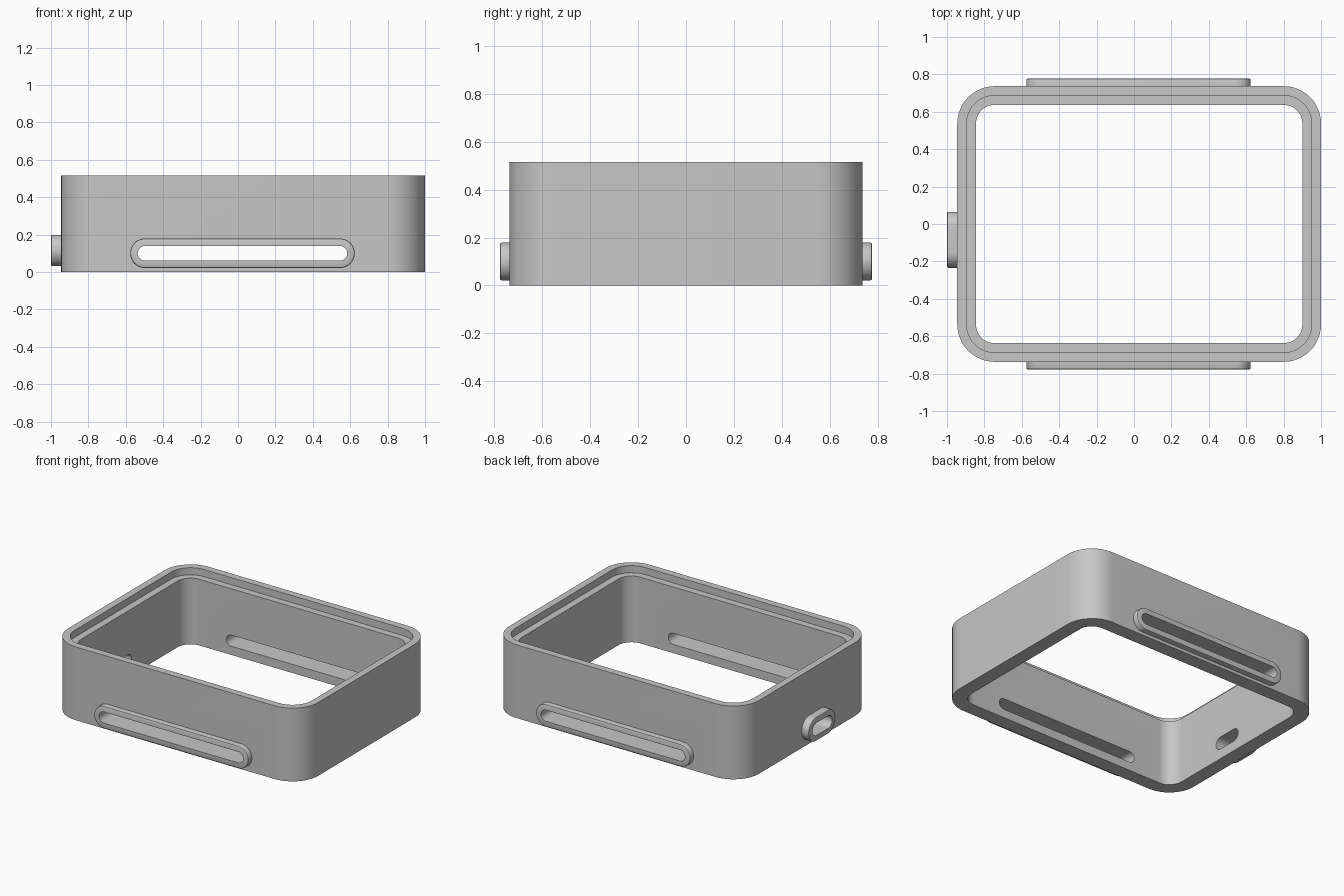
import bpy, bmesh, math
from mathutils import Matrix, Vector

default = bpy.data.objects.get("Cube")
if default:
    bpy.data.objects.remove(default, do_unlink=True)

grey = bpy.data.materials.new("grey plastic")
grey.use_nodes = True
colour = (0.57, 0.57, 0.57, 1)
grey.diffuse_color = colour
grey.node_tree.nodes["Principled BSDF"].inputs["Base Color"].default_value = colour


def rounded_outline(w, h, r, steps=12):
    """Points round a rectangle of half sizes w, h with corner radius r."""
    points = []
    for quarter, (sx, sy) in enumerate([(1, 1), (-1, 1), (-1, -1), (1, -1)]):
        for i in range(steps + 1):
            a = (quarter + i / steps) * math.pi / 2
            points.append((sx * (w - r) + r * math.cos(a), sy * (h - r) + r * math.sin(a)))
    return points


def loft(name, sections, frame, ring=True):
    """Join outlines (w, h, r, depth) into a ring, or into a capped solid."""
    bm = bmesh.new()
    loops = [[bm.verts.new(frame @ Vector((u, v, d))) for u, v in rounded_outline(w, h, r)]
             for w, h, r, d in sections]
    pairs = list(zip(loops, loops[1:]))
    if ring:
        pairs.append((loops[-1], loops[0]))
    else:
        bm.faces.new(loops[0])
        bm.faces.new(loops[-1])
    for a, b in pairs:
        for i in range(len(a)):
            j = (i + 1) % len(a)
            bm.faces.new((a[i], a[j], b[j], b[i]))
    bmesh.ops.remove_doubles(bm, verts=bm.verts, dist=0.00001)
    bmesh.ops.recalc_face_normals(bm, faces=bm.faces)
    mesh = bpy.data.meshes.new(name)
    bm.to_mesh(mesh)
    bm.free()
    mesh.materials.append(grey)
    obj = bpy.data.objects.new(name, mesh)
    bpy.context.collection.objects.link(obj)
    return obj


def activate(obj):
    bpy.ops.object.select_all(action='DESELECT')
    obj.select_set(True)
    bpy.context.view_layer.objects.active = obj


def wall_frame(origin, across, out):
    """Frame on a wall: u runs across, v runs up, depth runs outwards."""
    m = Matrix((across, (0, 0, 1), out)).transposed().to_4x4()
    m.translation = origin
    return m


# Case frame with a stepped ledge inside the top rim
CX, W, D, H = 0.0275, 0.9725, 0.737, 0.515
STEP = 0.05
LEDGE = H - 0.05


def inset(n, z):
    return (W - n * STEP, D - n * STEP, 0.2 - n * STEP, z)


case = loft("case_frame",
            [inset(0, 0), inset(0, H), inset(1, H), inset(1, LEDGE), inset(2, LEDGE), inset(2, 0)],
            Matrix.Translation((CX, 0, 0)))
parts = [case]

# Raised oval lips, each with an opening through the wall
front = wall_frame((0.024, -D, 0.1), (1, 0, 0), (0, -1, 0))
back = wall_frame((0.024, D, 0.1), (-1, 0, 0), (0, 1, 0))
side = wall_frame((CX - W, -0.085, 0.115), (0, -1, 0), (-1, 0, 0))
openings = [
    ("front_slot_lip", front, 0.6, 0.079, 0.04, 0.04),
    ("back_slot_lip", back, 0.6, 0.079, 0.04, 0.04),
    ("side_port_lip", side, 0.15, 0.084, 0.04, 0.055),
]
EDGE = 0.008
for name, frame, w, h, rim, out in openings:
    hole = (w - rim, h - rim, h - rim)
    parts.append(loft(name, [
        (w, h, h, 0), (w, h, h, out - EDGE),
        (w - EDGE * 0.3, h - EDGE * 0.3, h - EDGE * 0.3, out - EDGE * 0.3),
        (w - EDGE, h - EDGE, h - EDGE, out),
        (*hole, out), (*hole, 0)], frame))
    cutter = loft(name + "_cutter", [(*hole, -0.15), (*hole, 0.02)], frame, ring=False)
    cutter.hide_render = True
    activate(case)
    cut = case.modifiers.new("opening", 'BOOLEAN')
    cut.operation = 'DIFFERENCE'
    cut.solver = 'EXACT'
    cut.object = cutter
    bpy.ops.object.modifier_apply(modifier=cut.name)
    bpy.data.objects.remove(cutter, do_unlink=True)

# Smooth the rounded corners and keep the edges sharp
for part in parts:
    activate(part)
    bpy.ops.object.shade_smooth_by_angle(angle=math.radians(30))
